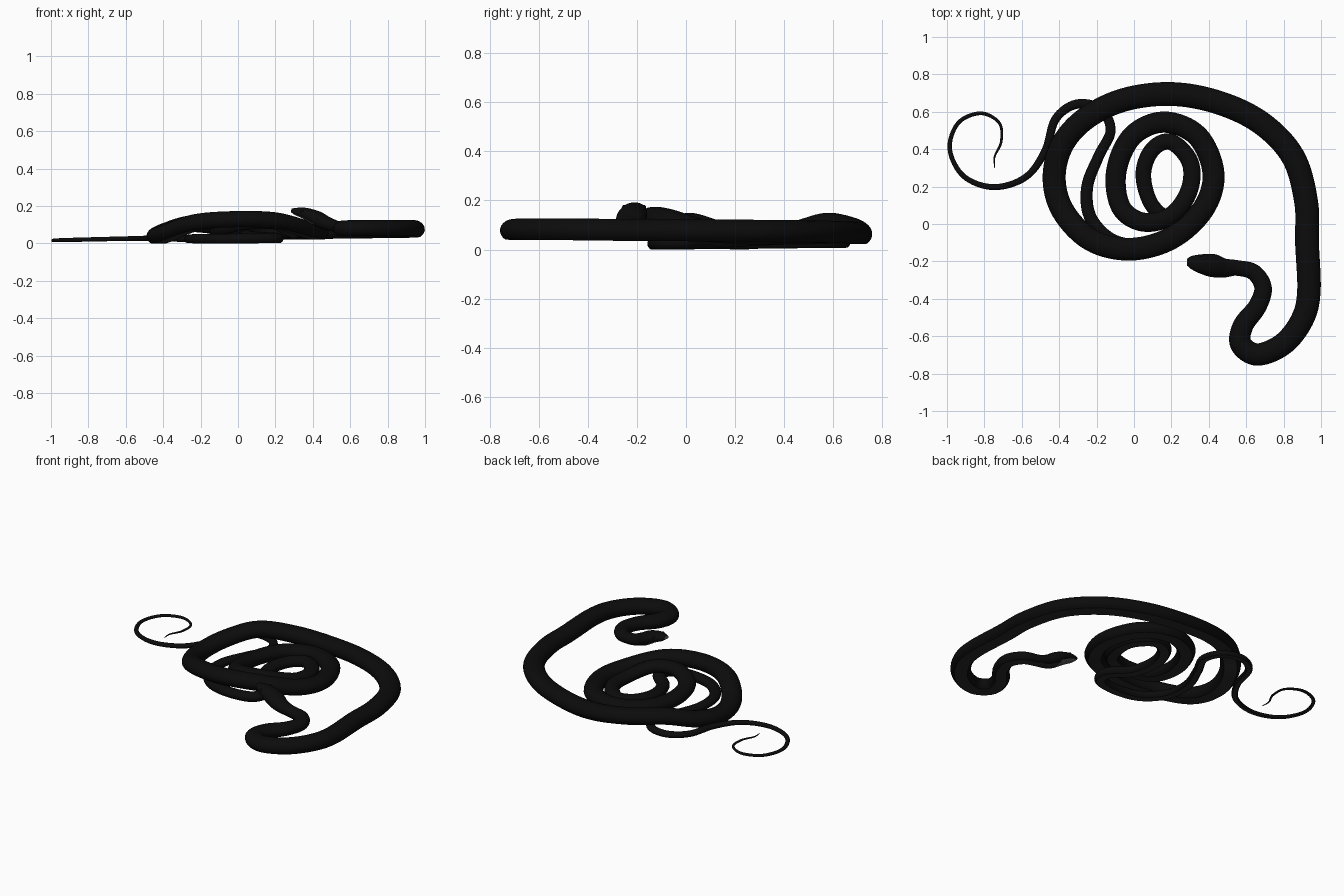
import bpy, bmesh, math
from mathutils import Vector


def material(name, rgb):
    m = bpy.data.materials.new(name)
    m.diffuse_color = (*rgb, 1)
    return m


BLACK = material("black scales", (0.0035, 0.0035, 0.0035))
BELLY = material("charcoal belly", (0.022, 0.022, 0.022))
CHIN = material("grey chin", (0.10, 0.10, 0.10))

# Centre line with half width: x, y, z, r
head_and_neck = [
    (0.285, -0.203, 0.188, 0.020), (0.31, -0.205, 0.182, 0.036), (0.36, -0.213, 0.170, 0.052),
    (0.42, -0.222, 0.143, 0.062), (0.48, -0.235, 0.115, 0.052), (0.55, -0.235, 0.095, 0.042),
    (0.64, -0.258, 0.090, 0.044), (0.69, -0.34, 0.090, 0.047), (0.66, -0.44, 0.090, 0.050),
    (0.585, -0.54, 0.090, 0.055), (0.57, -0.64, 0.090, 0.058), (0.66, -0.698, 0.090, 0.060),
    (0.80, -0.64, 0.090, 0.061), (0.90, -0.51, 0.090, 0.062), (0.935, -0.36, 0.088, 0.063),
]
coils = [
    (0.925, -0.1, 0.087, 0.064), (0.92, 0.12, 0.085, 0.064), (0.85, 0.36, 0.082, 0.064),
    (0.68, 0.54, 0.080, 0.064), (0.45, 0.65, 0.077, 0.064), (0.2, 0.695, 0.075, 0.064),
    (-0.05, 0.665, 0.095, 0.063), (-0.25, 0.57, 0.112, 0.062), (-0.38, 0.43, 0.075, 0.062),
    (-0.427, 0.25, 0.052, 0.062), (-0.38, 0.07, 0.065, 0.062), (-0.23, -0.085, 0.120, 0.061),
    (-0.02, -0.135, 0.137, 0.061), (0.20, -0.075, 0.130, 0.061), (0.37, 0.08, 0.085, 0.060),
    (0.425, 0.27, 0.070, 0.059), (0.34, 0.47, 0.070, 0.058), (0.16, 0.545, 0.070, 0.057),
    (-0.01, 0.47, 0.068, 0.056), (-0.095, 0.28, 0.068, 0.055), (-0.07, 0.09, 0.085, 0.053),
    (0.05, 0.01, 0.118, 0.051), (0.20, 0.045, 0.118, 0.049), (0.295, 0.18, 0.080, 0.047),
    (0.30, 0.33, 0.070, 0.046), (0.20, 0.438, 0.065, 0.044), (0.10, 0.40, 0.060, 0.043),
    (0.05, 0.27, 0.053, 0.042), (0.09, 0.11, 0.043, 0.040), (0.20, -0.01, 0.040, 0.039),
]
tail = [
    (0.17, -0.10, 0.038, 0.038), (0.02, -0.12, 0.036, 0.037), (-0.13, -0.08, 0.035, 0.036),
    (-0.235, 0.04, 0.035, 0.034), (-0.25, 0.2, 0.035, 0.032), (-0.19, 0.36, 0.035, 0.029),
    (-0.125, 0.5, 0.035, 0.027), (-0.18, 0.615, 0.035, 0.026), (-0.31, 0.64, 0.037, 0.025),
    (-0.42, 0.56, 0.038, 0.023), (-0.475, 0.39, 0.038, 0.021), (-0.58, 0.25, 0.037, 0.018),
    (-0.75, 0.197, 0.034, 0.016), (-0.91, 0.255, 0.031, 0.014), (-0.985, 0.40, 0.029, 0.012),
    (-0.94, 0.54, 0.028, 0.011), (-0.82, 0.592, 0.028, 0.010), (-0.72, 0.54, 0.028, 0.008),
    (-0.71, 0.44, 0.028, 0.007), (-0.745, 0.36, 0.028, 0.005), (-0.745, 0.30, 0.028, 0.002),
]


def smooth_path(keys, steps):
    """Catmull-Rom interpolation through 4D keys."""
    p = [Vector(k) for k in keys]
    p = [2 * p[0] - p[1]] + p + [2 * p[-1] - p[-2]]
    out = []
    for i in range(1, len(p) - 2):
        a, b, c, d = p[i - 1:i + 3]
        for s in range(steps):
            t = s / steps
            out.append(0.5 * (2 * b + (c - a) * t + (2 * a - 5 * b + 4 * c - d) * t * t
                              + (3 * b - a - 3 * c + d) * t ** 3))
    return out + [p[-2]]


def frame(path, i):
    a, b = path[max(i - 1, 0)], path[min(i + 1, len(path) - 1)]
    fwd = (b - a).to_3d().normalized()
    side = fwd.cross(Vector((0, 0, 1))).normalized()
    return fwd, side, side.cross(fwd)


STEPS, SIDES = 8, 20
path = smooth_path(head_and_neck + coils + tail, STEPS)

# Snake body: rounded back with a flat belly, flatter through the head
bm = bmesh.new()
rings = []
for i, q in enumerate(path):
    _, side, up = frame(path, i)
    k = min(i / (STEPS * 5), 1)
    high = 0.56 + 0.24 * k
    ring = []
    for j in range(SIDES):
        a = math.radians(-51 + 282 * j / (SIDES - 1))
        ring.append(bm.verts.new(q.to_3d() + q.w * (side * math.cos(a) + up * high * math.sin(a))))
    rings.append(ring)
for i in range(len(rings) - 1):
    for j in range(SIDES):
        n = (j + 1) % SIDES
        f = bm.faces.new((rings[i][j], rings[i][n], rings[i + 1][n], rings[i + 1][j]))
        if j == SIDES - 1:                        # underside strip
            f.material_index = 2 if i < STEPS * 3 else 1
        elif j in (0, SIDES - 2) and i < STEPS * 3:  # lower lips
            f.material_index = 2
bm.faces.new(rings[0]).material_index = 2
bm.faces.new(rings[-1])
bmesh.ops.recalc_face_normals(bm, faces=bm.faces)
low = min(v.co.z for v in bm.verts)
bmesh.ops.translate(bm, verts=bm.verts, vec=(0, 0, -low))
mesh = bpy.data.meshes.new("snake_body")
bm.to_mesh(mesh)
bm.free()
for m in (BLACK, BELLY, CHIN):
    mesh.materials.append(m)
body = bpy.data.objects.new("snake_body", mesh)
bpy.context.collection.objects.link(body)
bpy.context.view_layer.objects.active = body
body.select_set(True)
bpy.ops.object.shade_smooth_by_angle(angle=math.radians(40))

# Eyes, one on each side of the head
i = STEPS * 2 - 2
_, side, up = frame(path, i)
for name, s in (("left_eye", 1), ("right_eye", -1)):
    pos = path[i].to_3d() + path[i].w * (side * s * 0.84 + up * 0.24) - Vector((0, 0, low))
    bpy.ops.mesh.primitive_uv_sphere_add(segments=12, ring_count=8, radius=0.009, location=pos)
    eye = bpy.context.object
    eye.name = name
    eye.data.materials.append(BLACK)
    bpy.ops.object.shade_smooth()
